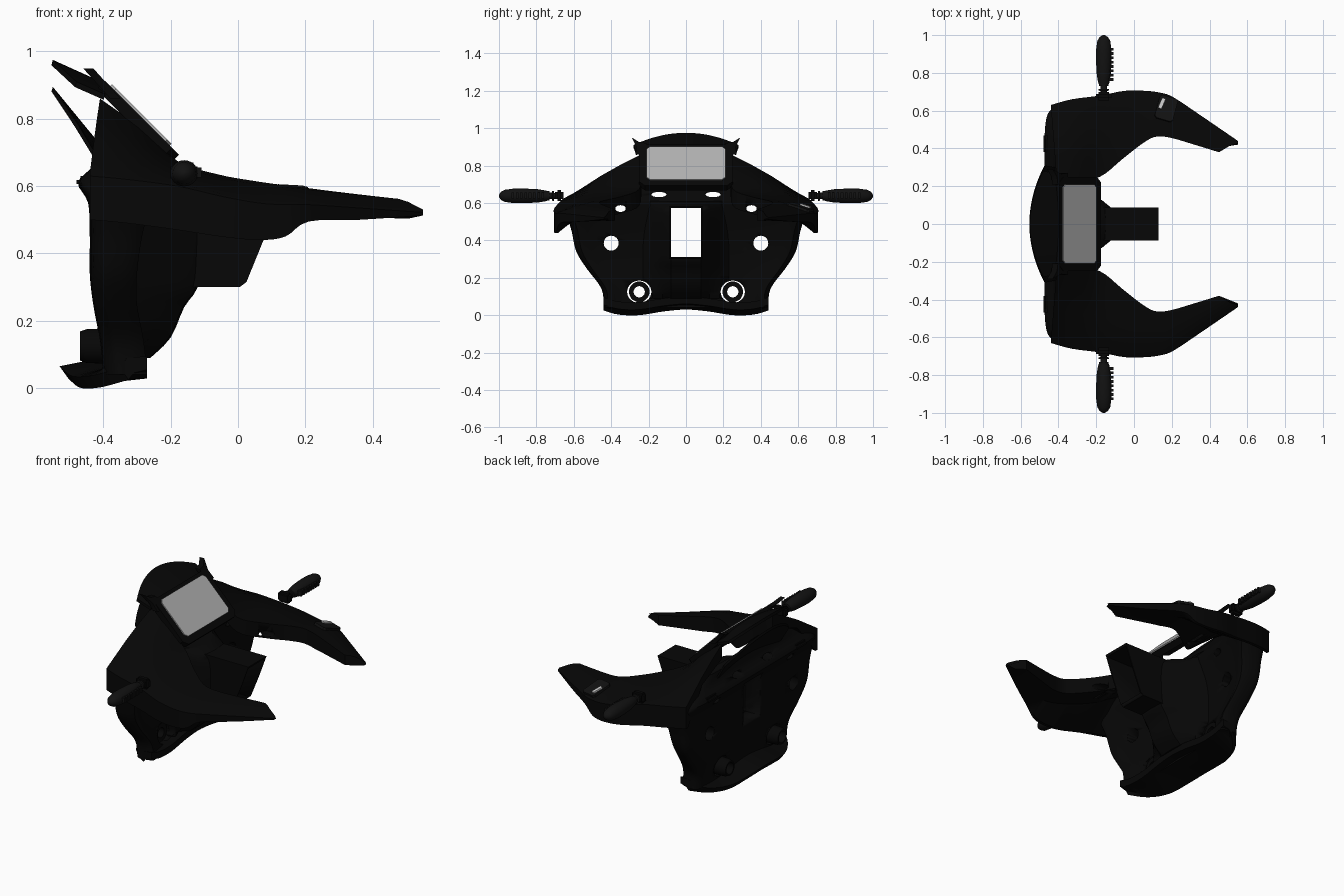
import bpy, bmesh, math
from mathutils import Vector, Matrix

if "Cube" in bpy.data.objects:
    bpy.data.objects.remove(bpy.data.objects["Cube"])

def material(name, v):
    m = bpy.data.materials.new(name)
    m.diffuse_color = (v, v, v, 1)
    m.use_nodes = True
    m.node_tree.nodes["Principled BSDF"].inputs["Base Color"].default_value = m.diffuse_color
    return m

BLACK, DARK, GREY, LIGHT = (material(n, v) for n, v in
    (("black_plastic", .002), ("dark_rubber", .006), ("screen_grey", .45), ("light_strip", .6)))

def finish(name, bm, mat=BLACK, angle=35):
    bmesh.ops.recalc_face_normals(bm, faces=bm.faces)
    me = bpy.data.meshes.new(name)
    bm.to_mesh(me)
    bm.free()
    me.materials.append(mat)
    ob = bpy.data.objects.new(name, me)
    bpy.context.collection.objects.link(ob)
    bpy.ops.object.select_all(action='DESELECT')
    ob.select_set(True)
    bpy.context.view_layer.objects.active = ob
    bpy.ops.object.shade_smooth_by_angle(angle=math.radians(angle))
    return ob

def spline(pts, n, closed=False):
    # Catmull-Rom resampling through the given points
    out, k = [], len(pts)
    g = lambda i: Vector(pts[i % k] if closed else pts[min(max(i, 0), k - 1)])
    for i in range(k if closed else k - 1):
        a, b, c, d = g(i - 1), g(i), g(i + 1), g(i + 2)
        for j in range(n):
            t = j / n
            out.append(.5 * (2 * b + (c - a) * t + (2 * a - 5 * b + 4 * c - d) * t * t
                             + (3 * b - a - 3 * c + d) * t ** 3))
    if not closed:
        out.append(g(k - 1))
    return out

def loft(bm, rings, caps=True):
    vs = [[bm.verts.new(p) for p in r] for r in rings]
    n = len(vs[0])
    for a, b in zip(vs, vs[1:]):
        for i in range(n):
            j = (i + 1) % n
            bm.faces.new((a[i], a[j], b[j], b[i]))
    if caps:
        bm.faces.new(vs[0])
        bm.faces.new(vs[-1])

def cyl(bm, x0, x1, y, z, ry, rz, seg=28):
    loft(bm, [[(x, y + ry * math.cos(2 * math.pi * i / seg), z + rz * math.sin(2 * math.pi * i / seg))
               for i in range(seg)] for x in (x0, x1)])

def box(bm, lo, hi):
    lo, hi = Vector(lo), Vector(hi)
    bmesh.ops.create_cube(bm, size=1, matrix=Matrix.Translation((lo + hi) / 2) @ Matrix.Diagonal((*(hi - lo), 1)))

def cut(ob, cutter):
    m = ob.modifiers.new("openings", 'BOOLEAN')
    m.operation, m.solver, m.object = 'DIFFERENCE', 'EXACT', cutter
    bpy.context.view_layer.objects.active = ob
    bpy.ops.object.modifier_move_to_index(modifier=m.name, index=0)
    bpy.ops.object.modifier_apply(modifier=m.name)

# front fairing: z, half width, front x, rear side x, rear centre x
rows = [(.04, .44, -.40, -.27, -.31), (.14, .45, -.41, -.28, -.335), (.25, .53, -.43, -.30, -.34),
        (.34, .585, -.44, -.30, -.34), (.45, .61, -.44, -.285, -.33), (.55, .635, -.445, -.26, -.31),
        (.61, .60, -.475, -.25, -.30), (.66, .50, -.43, -.27, -.33), (.71, .40, -.41, -.31, -.36)]
rings = []
for z, w, xf, xr, xc in spline(rows, 4):
    h = [(xf, 0), (xf, .5 * w), (xf + .004, .85 * w), (xf + .03, .98 * w), ((xf + xr) / 2, w),
         (xr, .95 * w), (.5 * xr + .5 * xc, .8 * w), (xc, .5 * w), (xc, 0)]
    ring = h + [(x, -y) for x, y in h[-2:0:-1]]
    rings.append([(p.x, p.y, z) for p in spline(ring, 3, True)])
bm = bmesh.new()
loft(bm, rings)
cut_parts = [finish("front_fairing", bm)]

# central column shroud: slanted rear end, flared root and lower knee
bm = bmesh.new()
side = [(-.41, .30), (.005, .30), (.025, .315), (.08, .45), (.13, .585), (-.41, .585)]
loft(bm, [[(x, y, z) for x, z in side] for y in (-.087, .087)])
cut_parts.append(finish("column_shroud", bm))
bm = bmesh.new()
knee = [(.09, -.34, -.26), (.15, -.34, -.20), (.24, -.34, -.16), (.30, -.34, -.12),
        (.40, -.34, -.11), (.50, -.34, -.11), (.57, -.34, -.13), (.61, -.34, -.2)]
rings = []
for z, x0, x1 in spline(knee, 3):
    h = [(x1, 0), (x1 - .005, .08), (x1 - .06, .125), (x0 + .05, .18), (x0, .23)]
    rings.append([(x, y, z) for x, y in h + [(x, -y) for x, y in h[:0:-1]]])
loft(bm, rings)
cut_parts.append(finish("column_root", bm))

# chin lip below the fairing: y, front x, base z
half = [(0, -.53, .03), (.12, -.52, .02), (.25, -.49, 0), (.36, -.43, .003), (.44, -.35, .025)]
bm = bmesh.new()
loft(bm, [[(xf, y, z + .035), (xf + .025, y, z), (max(-.36, xf + .04), y, z + .02), (-.27, y, z + .03),
           (-.27, y, z + .07), (max(-.38, xf + .02), y, z + .065)]
          for y, xf, z in spline([(-y, x, z) for y, x, z in half[:0:-1]] + half, 4)])
finish("chin_lip", bm)

# swept side arms: inner x, y, z, outer x, y, z, outer bottom z
arm = [(-.41, .24, .86, -.44, .63, .63, .50), (-.30, .24, .78, -.33, .66, .62, .49),
       (-.18, .25, .675, -.18, .68, .60, .47), (-.06, .345, .635, -.05, .705, .57, .45),
       (.05, .43, .615, .06, .705, .55, .44), (.12, .463, .605, .14, .695, .545, .45),
       (.20, .455, .595, .21, .67, .545, .495), (.32, .42, .58, .36, .57, .535, .50),
       (.45, .38, .565, .55, .44, .522, .513)]
for s, side_name in ((-1, "right"), (1, "left")):
    bm = bmesh.new()
    rings = []
    for a in spline(arm, 4):
        i, o, b = Vector(a[:3]), Vector(a[3:6]), a[6]
        m = i.lerp(o, .55) + Vector((0, 0, .012))
        low = max(.505, i.z - .09)
        r = [i, i.lerp(m, .5) + Vector((0, 0, .003)), m, o + Vector((0, -.012, .008)), o,
             (o.x, o.y - .002, b), (o.x, o.y - .02, b), (m.x, m.y, min(low, m.z - .05)), (i.x, i.y, low)]
        rings.append([(p[0], s * p[1], p[2]) for p in r])
    loft(bm, rings)
    cut_parts.append(finish(side_name + "_arm", bm))

    # side mount and front corner plate
    bm = bmesh.new()
    box(bm, (-.48, s * .37, .595), (-.41, s * .48, .63))
    box(bm, (-.20, s * .655, .61), (-.12, s * .70, .67))
    bmesh.ops.bevel(bm, geom=bm.edges[:], offset=.012, segments=2, affect='EDGES')
    finish(side_name + "_bracket", bm)

    # lower lamp: hollow tube
    bm = bmesh.new()
    prof = [(-.34, .055), (-.45, .05), (-.47, .043), (-.47, .034), (-.34, .03)]
    loft(bm, [[(x, s * .25 + r * math.cos(t), .125 + r * math.sin(t)) for x, r in prof]
              for t in (2 * math.pi * i / 28 for i in range(29))], caps=False)
    bmesh.ops.remove_doubles(bm, verts=bm.verts, dist=1e-5)
    finish(side_name + "_lamp", bm)

    # handle grip with collar rings on the stem, and finger ribs
    prof = [(.68, .017), (.705, .017), (.706, .028), (.715, .028), (.716, .018), (.73, .018),
            (.731, .026), (.74, .026), (.75, .03), (.79, .037), (.86, .041), (.92, .041),
            (.97, .034), (.99, .022), (1, .006)]
    bm = bmesh.new()
    loft(bm, [[(-.16 + r * math.cos(t), s * y, .638 + .95 * r * math.sin(t))
               for t in (2 * math.pi * k / 24 for k in range(24))] for y, r in prof])
    for k in range(8):
        y = s * (.765 + .023 * k)
        box(bm, (-.14, y - .007, .625), (-.108, y + .007, .655))
    finish(side_name + "_grip", bm, DARK)

# through openings
bm = bmesh.new()
box(bm, (-.8, -.08, .312), (.4, .08, .572))
for s in (-1, 1):
    for y, z, ry, rz in ((.40, .385, .04, .04), (.25, .125, .065, .06), (.35, .57, .028, .018),
                         (.145, .645, .04, .014)):
        cyl(bm, -.8, .0, s * y, z, ry, rz)
cutter = finish("opening_cutter", bm)
for ob in cut_parts:
    cut(ob, cutter)
bpy.data.objects.remove(cutter)

# forward visor: upper hood and lower sheet, with an open duct between
def sheet(name, front, rear, hw, drop, back, thick):
    bm = bmesh.new()
    rings = []
    for k in range(25):
        u = k / 12 - 1
        q = u * u
        f = Vector((front[0] + back * q, u * hw, front[1] - drop * q))
        r = Vector((rear[0], u * hw * .95, rear[1] - drop * q * .5))
        m = f.lerp(r, .5)
        t = Vector((-.004, 0, -thick))
        rings.append([f, m, r, r + t, m + t, f + t])
    loft(bm, rings)
    finish(name, bm)
sheet("visor_hood", (-.55, .975), (-.395, .905), .28, .065, .07, .016)
sheet("visor_lower_sheet", (-.55, .895), (-.39, .70), .31, .12, .08, .014)

# pointed ears beside the visor
bm = bmesh.new()
for s in (-1, 1):
    loft(bm, [[(x + (z - .9) * -.9, s * y, z) for y, z in
               ((.21, .92), (.25, .925), (.29, .95), (.265, .90), (.27, .86), (.21, .86))]
              for x in (-.415, -.385)])
finish("visor_ears", bm)

# display plate bridging the arms
def slab(name, centre, u, v, hu, hv, t, mat, corner):
    u, v, c = Vector(u).normalized(), Vector(v).normalized(), Vector(centre)
    n = u.cross(v)
    k = corner
    out = [(hu - k, -hv), (hu, k - hv), (hu, hv - k), (hu - k, hv), (k - hu, hv), (-hu, hv - k),
           (-hu, k - hv), (k - hu, -hv)]
    bm = bmesh.new()
    loft(bm, [[c + u * a + v * b + n * d for a, b in out] for d in (-t, t)])
    return finish(name, bm, mat)
slope = (-.21, 0, .21)
slab("display_frame", (-.297, 0, .79), (0, 1, 0), slope, .25, .155, .018, BLACK, .03)
slab("display_screen", (-.296, 0, .804), (0, 1, 0), slope, .21, .125, .014, GREY, .018)

# small indicator on the left arm
slab("indicator_panel", (.17, .61, .573), (.96, -.28, -.05), (.25, .93, -.3), .05, .065, .012, DARK, .012)
slab("indicator_strip", (.145, .635, .572), (.92, -.38, -.05), (.38, .88, -.3), .01, .03, .018, LIGHT, .003)
